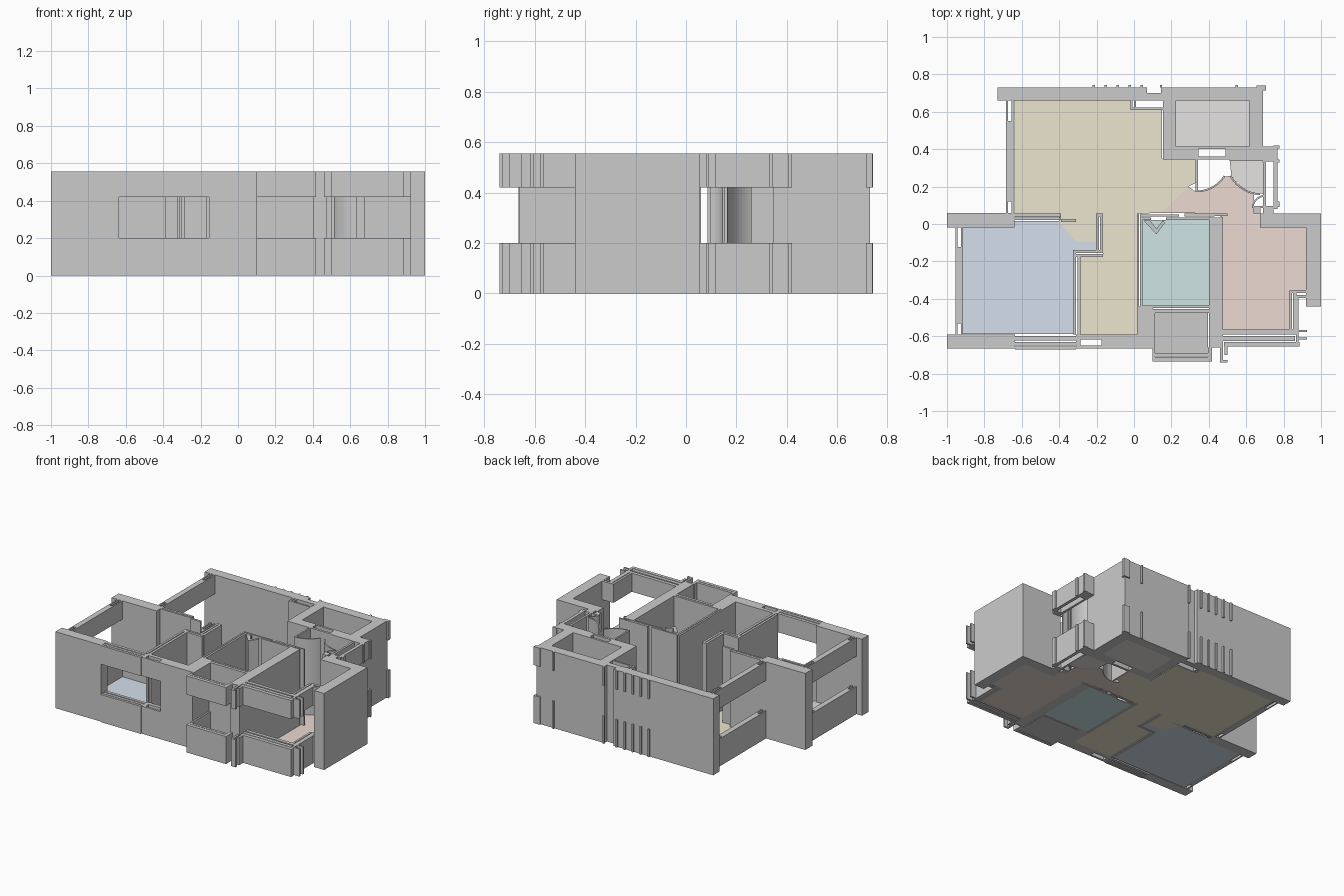
import bpy, bmesh, math

H = 0.555                                # wall height
FULL = [(0, H)]
WINDOW = [(0, 0.2), (0.42, H)]           # sill and lintel with an open band between


def finish(name, bm, color=None):
    bmesh.ops.recalc_face_normals(bm, faces=bm.faces)
    me = bpy.data.meshes.new(name)
    bm.to_mesh(me)
    bm.free()
    ob = bpy.data.objects.new(name, me)
    bpy.context.collection.objects.link(ob)
    if color:
        mat = bpy.data.materials.new(name + "_colour")
        mat.diffuse_color = (*color, 1)
        me.materials.append(mat)
    return ob


def prism(bm, pts, z0, z1):
    lo = [bm.verts.new((x, y, z0)) for x, y in pts]
    hi = [bm.verts.new((x, y, z1)) for x, y in pts]
    bm.faces.new(lo[::-1])
    bm.faces.new(hi)
    n = len(pts)
    for i in range(n):
        j = (i + 1) % n
        bm.faces.new((lo[i], lo[j], hi[j], hi[i]))


def walls(name, rects, spans=FULL):
    """Extrude plan rectangles (x0, y0, x1, y1) over each height span."""
    bm = bmesh.new()
    for x0, y0, x1, y1 in rects:
        for z0, z1 in spans:
            prism(bm, [(x0, y0), (x1, y0), (x1, y1), (x0, y1)], z0, z1)
    return finish(name, bm)


def floor(name, pts, color):
    bm = bmesh.new()
    prism(bm, pts, 0, 0.004)
    return finish(name, bm, color)


def arc_points(cx, cy, r, a0, a1, n=12):
    return [(cx + r * math.cos(math.radians(a0 + (a1 - a0) * i / n)),
             cy + r * math.sin(math.radians(a0 + (a1 - a0) * i / n))) for i in range(n + 1)]


def arc_wall(name, cx, cy, r, a0, a1, n=12, t=0.009):
    bm = bmesh.new()
    outer, inner = arc_points(cx, cy, r, a0, a1, n), arc_points(cx, cy, r - t, a0, a1, n)
    prism(bm, outer + inner[::-1], 0, H)
    return finish(name, bm)


def rect(x0, y0, x1, y1):
    return [(x0, y0), (x1, y0), (x1, y1), (x0, y1)]


# outer walls
walls("back_wall", [(-0.73, 0.66, 0.07, 0.73), (0.07, 0.66, 0.145, 0.70), (0.145, 0.66, 0.69, 0.73)])
walls("left_step_wall", [(-1, -0.02, -0.64, 0.06)])
walls("front_wall", [(-1, -0.665, -0.635, -0.59), (-0.155, -0.665, 0.015, -0.59),
                     (0.015, -0.665, 0.10, -0.44)])
walls("right_wall", [(0.92, -0.44, 1, -0.02), (0.675, -0.02, 1, 0.055)])

# stair core and entrance wall
walls("core_walls", [(0.155, 0.345, 0.225, 0.66), (0.615, 0.415, 0.69, 0.66),
                     (0.225, 0.40, 0.69, 0.415), (0.225, 0.345, 0.345, 0.40),
                     (0.49, 0.345, 0.69, 0.40), (0.345, 0.345, 0.49, 0.362)])
walls("duct_walls", [(-0.02, 0.61, 0.155, 0.622), (-0.02, 0.622, -0.008, 0.66),
                     (0.0, 0.622, 0.012, 0.66)])

# interior partitions
walls("bedroom_partition", [(-0.64, 0.022, -0.39, 0.034), (-0.64, 0.038, -0.39, 0.055),
                            (-0.39, 0.01, -0.31, 0.026)])
walls("closet_partition", [(-0.203, -0.14, -0.187, 0.055), (-0.182, -0.14, -0.165, 0.055),
                           (-0.187, 0.04, -0.182, 0.055),
                           (-0.325, -0.155, -0.165, -0.14), (-0.31, -0.177, -0.165, -0.16),
                           (-0.325, -0.59, -0.309, -0.155), (-0.303, -0.59, -0.285, -0.177)])
walls("bath_left_wall", [(0.015, -0.44, 0.027, 0.055), (0.032, -0.44, 0.045, 0.055)])
walls("bath_back_wall", [(0.045, 0.022, 0.09, 0.034), (0.045, 0.04, 0.24, 0.052),
                         (0.17, 0.022, 0.40, 0.034), (0.27, 0.04, 0.43, 0.056),
                         (0.43, 0.044, 0.50, 0.056)])
walls("bath_right_wall", [(0.40, -0.66, 0.475, 0.034)])
walls("bath_front_wall", [(0.045, -0.45, 0.40, -0.435), (0.10, -0.475, 0.40, -0.455)])

# folding bath door
bm = bmesh.new()
prism(bm, [(0.05, 0.02), (0.12, -0.055), (0.165, 0.005), (0.155, 0.02), (0.12, -0.025), (0.085, 0.02)], 0, H)
finish("folding_door", bm)

# swing door sweeps
arc_wall("entry_door_sweep", 0.335, 0.35, 0.18, -90, -32)
arc_wall("cupboard_door_sweep", 0.68, 0.345, 0.19, 208, 268)
arc_wall("small_door_sweep", 0.70, 0.085, 0.07, 98, 175, 6)
walls("door_post", [(0.33, 0.17, 0.342, 0.345), (0.63, 0.085, 0.69, 0.097)])


# side windows: two skins with filled middle and hollow ends
def side_window(name, x, y0, y1):
    walls(name, [(x, y0, x + 0.01, y1), (x + 0.03, y0, x + 0.04, y1),
                 (x + 0.01, y0 + 0.1 * (y1 - y0), x + 0.03, y1 - 0.18 * (y1 - y0))], WINDOW)


side_window("living_window", -0.685, 0.06, 0.66)
side_window("bedroom_window", -0.955, -0.59, -0.02)

# front windows
walls("front_window", [(-0.635, -0.672, -0.31, -0.655), (-0.635, -0.65, -0.31, -0.63),
                       (-0.635, -0.622, -0.31, -0.60), (-0.31, -0.665, -0.285, -0.59),
                       (-0.285, -0.665, -0.155, -0.65), (-0.285, -0.618, -0.155, -0.59),
                       (-0.175, -0.65, -0.155, -0.618)], WINDOW)
walls("balcony_parapet", [(0.10, -0.735, 0.418, -0.712), (0.112, -0.708, 0.405, -0.69),
                          (0.10, -0.712, 0.112, -0.475), (0.395, -0.712, 0.418, -0.66)], WINDOW)
walls("front_fins", [(0.46, -0.74, 0.475, -0.66), (0.483, -0.70, 0.5, -0.64),
                     (0.475, -0.74, 0.5, -0.728)], WINDOW)
walls("corner_window", [(0.475, -0.59, 0.865, -0.565), (0.475, -0.625, 0.86, -0.60),
                        (0.48, -0.655, 0.885, -0.63), (0.83, -0.565, 0.845, -0.355),
                        (0.85, -0.565, 0.87, -0.37), (0.865, -0.655, 0.88, -0.38),
                        (0.845, -0.37, 0.92, -0.352), (0.87, -0.395, 0.92, -0.38),
                        (0.88, -0.578, 0.925, -0.566), (0.88, -0.618, 0.925, -0.606)], WINDOW)

# service window beside the entrance
walls("service_window", [(0.745, 0.08, 0.768, 0.42), (0.69, 0.08, 0.705, 0.33),
                         (0.69, 0.335, 0.745, 0.415), (0.64, 0.055, 0.675, 0.085),
                         (0.69, 0.055, 0.745, 0.095), (0.768, 0.09, 0.778, 0.12),
                         (0.768, 0.33, 0.778, 0.345), (0.768, 0.405, 0.778, 0.42),
                         (0.51, 0.338, 0.69, 0.345)], WINDOW)

# back facade fins
fins = [-0.215 + 0.064 * i for i in range(5)] + [0.145, 0.55]
walls("back_fins", [(x - 0.006, 0.73, x + 0.006, 0.742) for x in fins]
      + [(0.655, 0.73, 0.705, 0.74), (0.69, 0.715, 0.705, 0.73)], WINDOW)

# floors
floor("living_floor", [(-0.64, 0.66), (-0.02, 0.66), (-0.02, 0.61), (0.15, 0.61), (0.15, 0.35),
                       (0.33, 0.35), (0.33, 0.22), (0.29, 0.2), (0.15, 0.06), (0.015, 0.055),
                       (0.015, -0.59), (-0.285, -0.59), (-0.285, -0.17), (-0.165, -0.17),
                       (-0.165, 0.055), (-0.2, 0.055), (-0.2, -0.095), (-0.31, -0.095),
                       (-0.4, 0.01), (-0.4, 0.05), (-0.64, 0.05)], (0.84, 0.78, 0.62))
floor("bedroom_floor", [(-0.915, -0.587), (-0.32, -0.587), (-0.32, -0.14), (-0.2, -0.14),
                        (-0.2, -0.095), (-0.31, -0.095), (-0.4, 0.015), (-0.64, 0.015),
                        (-0.64, -0.02), (-0.915, -0.02)], (0.66, 0.74, 0.84))
floor("bath_floor", rect(0.045, -0.435, 0.40, 0.022), (0.62, 0.79, 0.78))
floor("balcony_floor", rect(0.105, -0.69, 0.395, -0.475), (0.67, 0.67, 0.67))
floor("core_floor", rect(0.225, 0.415, 0.615, 0.66), (0.79, 0.77, 0.75))
floor("kitchen_floor", [(0.475, -0.565), (0.83, -0.565), (0.83, -0.355), (0.92, -0.355),
                        (0.92, -0.02), (0.675, -0.02), (0.675, 0.055), (0.64, 0.055)]
      + arc_points(0.68, 0.345, 0.19, 258, 208, 6) + arc_points(0.335, 0.35, 0.18, -32, -90, 6)
      + [(0.29, 0.2), (0.15, 0.06), (0.43, 0.056), (0.475, 0.034)], (0.84, 0.7, 0.64))
floor("cupboard_floor", arc_points(0.68, 0.345, 0.181, 208, 268, 8)
      + [(0.69, 0.16), (0.69, 0.338), (0.512, 0.338)], (0.79, 0.77, 0.75))
